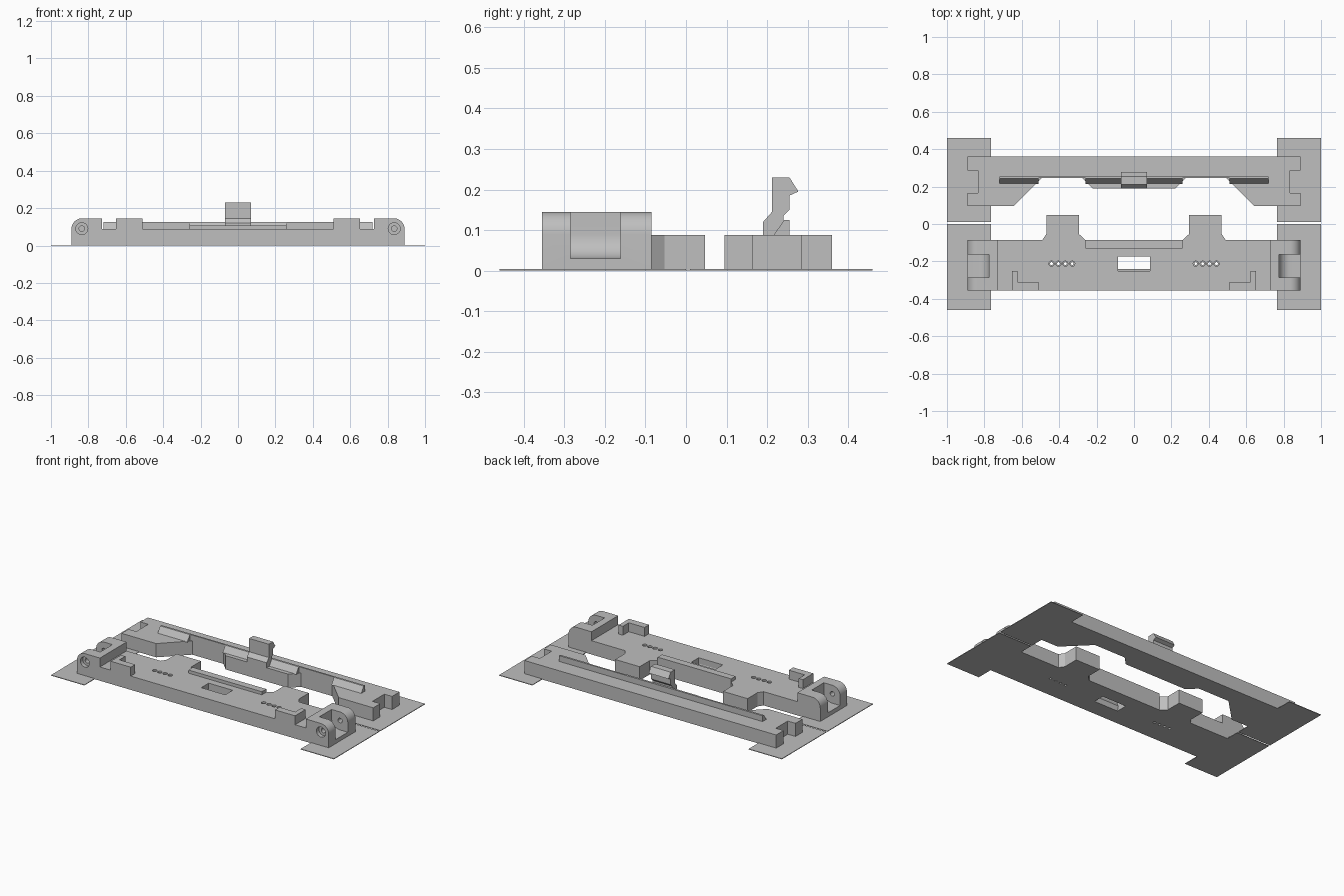
import bpy, bmesh, math

cube = bpy.data.objects.get("Cube")
if cube:
    bpy.data.objects.remove(cube, do_unlink=True)

grey = bpy.data.materials.new("plain grey")
grey.use_nodes = True
COLOR = (0.52, 0.52, 0.52, 1)
grey.diffuse_color = COLOR
grey.node_tree.nodes["Principled BSDF"].inputs["Base Color"].default_value = COLOR


def prism(name, profile, lo, hi, axis="z"):
    """Extrude a closed 2D profile between lo and hi along an axis."""
    place = {"z": lambda a, b, t: (a, b, t),
             "y": lambda a, b, t: (a, t, b),
             "x": lambda a, b, t: (t, a, b)}[axis]
    bm = bmesh.new()
    ends = [[bm.verts.new(place(a, b, t)) for a, b in profile] for t in (lo, hi)]
    bm.faces.new(ends[0])
    bm.faces.new(ends[1])
    n = len(profile)
    for i in range(n):
        j = (i + 1) % n
        bm.faces.new((ends[0][i], ends[0][j], ends[1][j], ends[1][i]))
    bmesh.ops.recalc_face_normals(bm, faces=bm.faces)
    mesh = bpy.data.meshes.new(name)
    bm.to_mesh(mesh)
    bm.free()
    mesh.materials.append(grey)
    ob = bpy.data.objects.new(name, mesh)
    bpy.context.collection.objects.link(ob)
    return ob


def box(name, x, y, z):
    return prism(name, [(x[0], y[0]), (x[1], y[0]), (x[1], y[1]), (x[0], y[1])], *z)


def arc(cx, cy, r, start, end, steps):
    angles = [math.radians(start + (end - start) * i / steps) for i in range(steps + 1)]
    return [(cx + r * math.cos(a), cy + r * math.sin(a)) for a in angles]


def circle(cx, cy, r, n=20):
    return arc(cx, cy, r, 0, 360, n)[:-1]


def flip(points, s):
    return [(s * a, b) for a, b in points]


def symmetric(half):
    """Close a half outline by mirroring it across x = 0."""
    return half + flip(half, -1)[::-1]


def select(ob):
    bpy.ops.object.select_all(action="DESELECT")
    ob.select_set(True)
    bpy.context.view_layer.objects.active = ob


def cut(ob, cutters):
    for c in cutters:
        c.hide_render = True
        mod = ob.modifiers.new("cut", "BOOLEAN")
        mod.operation, mod.solver, mod.object = "DIFFERENCE", "EXACT", c
        select(ob)
        bpy.ops.object.modifier_apply(modifier=mod.name)
        bpy.data.objects.remove(c, do_unlink=True)


TOP, EAR_TOP, INNER = 0.088, 0.145, 0.728
PIN_X, PIN_Z = 0.835, 0.09

# Rear bar with stepped front edge and notched ends
rear = prism("rear_bar", symmetric([
    (0.22, 0.19), (0.275, 0.245), (0.495, 0.245), (0.645, 0.095), (0.89, 0.095),
    (0.89, 0.165), (PIN_X, 0.165), (PIN_X, 0.285), (0.89, 0.285), (0.89, 0.36)]), 0, TOP)

# Ramped lip along the rear bar, with the ramp missing over the two recesses
ramp = [(0.215, TOP - 0.002), (0.242, 0.125), (0.255, 0.125), (0.255, TOP - 0.002)]
wall = [(0.245, TOP - 0.002), (0.245, 0.125), (0.255, 0.125), (0.255, TOP - 0.002)]
prism("lip_middle", ramp, -0.26, 0.26, "x")
for s, side in ((1, "left"), (-1, "right")):
    prism("lip_wall_" + side, wall, s * 0.26, s * 0.51, "x")
    prism("lip_end_" + side, ramp, s * 0.51, s * 0.72, "x")

# Snap hook in the middle of the rear bar
prism("snap_hook", [
    (0.19, TOP - 0.01), (0.19, 0.12), (0.212, 0.145), (0.212, 0.23), (0.255, 0.23),
    (0.277, 0.195), (0.255, 0.185), (0.255, 0.15), (0.24, 0.135), (0.24, TOP - 0.01)],
    -0.07, 0.07, "x")

# Front bar with two tabs, a window and rows of small holes
front = prism("front_bar", symmetric([
    (0.26, -0.085), (0.295, -0.053), (0.295, 0.047), (0.468, 0.047), (0.468, -0.053),
    (0.49, -0.085), (INNER, -0.085), (INNER, -0.355)]), 0, TOP)
cutters = [prism("window_cut", [(-0.25, -0.01), (-0.175, -0.01), (-0.175, 0.1),
                                (-0.25, 0.1), (-0.25, 0.05), (-0.24, 0.03)],
                 -0.085, 0.085, "x")]
for s in (1, -1):
    for i in range(4):
        x = s * (0.33 + 0.037 * i)
        cutters.append(prism("hole_cut", circle(x, -0.212, 0.008, 12), -0.01, 0.1))
        cutters.append(prism("sink_cut", circle(x, -0.212, 0.014, 12), 0.078, 0.1))
cut(front, cutters)
box("front_rail", (-0.26, 0.26), (-0.13, -0.085), (TOP - 0.005, 0.108))

for s, side in ((1, "left"), (-1, "right")):
    # Hinge ears with a slot and a stepped pin hole
    ear = prism("hinge_ear_" + side, flip(
        [(INNER, 0), (0.89, 0)] + arc(PIN_X, PIN_Z, 0.055, 0, 90, 10) + [(INNER, EAR_TOP)], s),
        -0.355, -0.085, "y")
    slot = flip([(0.92, 0.2), (0.775, 0.2)] + arc(PIN_X, PIN_Z, 0.06, 180, 270, 12)
                + [(0.92, 0.03)], s)
    cut(ear, [
        prism("slot_cut", slot, -0.285, -0.162, "y"),
        prism("pin_cut", circle(s * PIN_X, PIN_Z, 0.015), -0.4, -0.12, "y"),
        prism("bore_cut", circle(s * PIN_X, PIN_Z, 0.032), -0.4, -0.33, "y")])
    select(ear)
    bpy.ops.object.shade_smooth_by_angle(angle=math.radians(25))

    # L shaped corner stops
    prism("corner_stop_" + side, flip([
        (0.51, -0.355), (0.652, -0.355), (0.652, -0.25), (0.622, -0.25),
        (0.622, -0.31), (0.51, -0.31)], s), TOP - 0.005, EAR_TOP)

    # Thin brim plates under the corners
    x = sorted((s * 0.765, s * 1.0))
    box("rear_brim_" + side, x, (0.01, 0.46), (0, 0.004))
    box("front_brim_" + side, x, (-0.46, 0.0), (0, 0.004))
